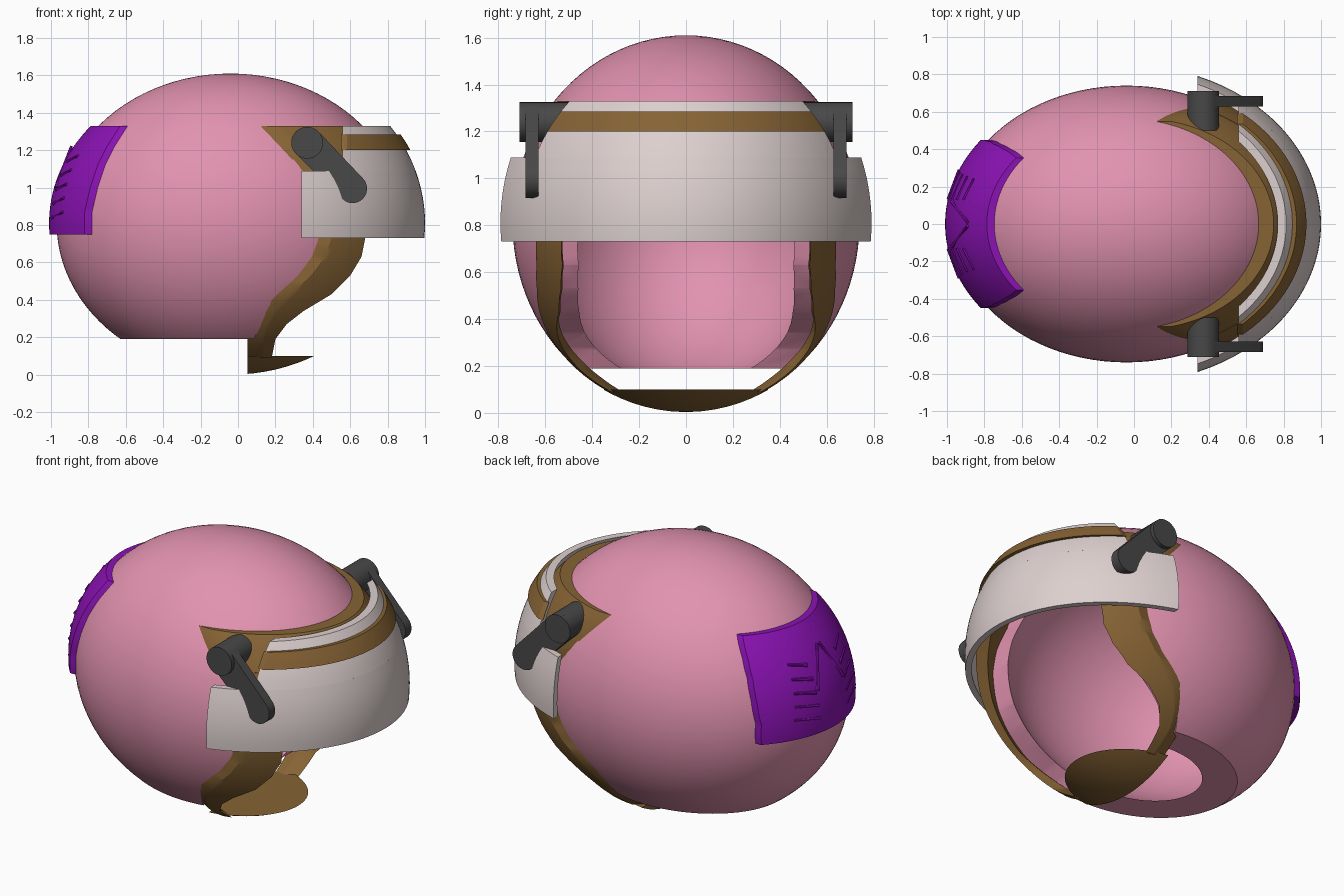
import bpy, bmesh, math
from mathutils import Vector, Matrix

if "Cube" in bpy.data.objects:
    bpy.data.objects.remove(bpy.data.objects["Cube"])

CX, CZ = -0.04, 0.81            # centre of the helmet ellipsoids
BASE = (0.93, 0.74, 0.80)       # shell radii
INNER = (0.82, 0.63, 0.70)
VISOR = (1.04, 0.85, 0.91)
VISOR_IN = (1.005, 0.815, 0.875)


def material(name, col):
    m = bpy.data.materials.new(name)
    m.diffuse_color = (*col, 1)
    m.use_nodes = True
    m.node_tree.nodes["Principled BSDF"].inputs["Base Color"].default_value = m.diffuse_color
    return m


PINK = material("pink", (0.76, 0.29, 0.43))
BROWN = material("brown", (0.24, 0.125, 0.035))
PALE = material("pale_grey", (0.72, 0.63, 0.62))
PURPLE = material("purple", (0.26, 0.006, 0.46))
DARK = material("dark_grey", (0.065, 0.065, 0.065))


def finish(name, bm, mat):
    bmesh.ops.remove_doubles(bm, verts=bm.verts, dist=1e-5)
    bmesh.ops.recalc_face_normals(bm, faces=bm.faces)
    me = bpy.data.meshes.new(name)
    bm.to_mesh(me)
    bm.free()
    ob = bpy.data.objects.new(name, me)
    bpy.context.collection.objects.link(ob)
    if mat:
        me.materials.append(mat)
    smooth(ob)
    return ob


def smooth(ob):
    bpy.ops.object.select_all(action='DESELECT')
    ob.select_set(True)
    bpy.context.view_layer.objects.active = ob
    bpy.ops.object.shade_smooth_by_angle(angle=math.radians(30))


def slab(bm, inner, outer):
    """Closed solid between two point grids of equal size."""
    A = [[bm.verts.new(p) for p in r] for r in inner]
    B = [[bm.verts.new(p) for p in r] for r in outer]
    R, C = len(A), len(A[0])
    for i in range(R - 1):
        for j in range(C - 1):
            for G in (A, B):
                bm.faces.new((G[i][j], G[i + 1][j], G[i + 1][j + 1], G[i][j + 1]))
    for i in range(R - 1):
        for j in (0, C - 1):
            bm.faces.new((A[i][j], A[i + 1][j], B[i + 1][j], B[i][j]))
    for j in range(C - 1):
        for i in (0, R - 1):
            bm.faces.new((A[i][j], A[i][j + 1], B[i][j + 1], B[i][j]))


def densify(rows, n=4):
    out = []
    for a, b in zip(rows, rows[1:]):
        out += [tuple(p + (q - p) * k / n for p, q in zip(a, b)) for k in range(n)]
    return out + [rows[-1]]


def arch(name, r_in, r_out, dx_in, dx_out, rows, mat, side=1, n=56):
    """Curved plate wrapping the front (side 1) or back (-1); rows are (z, edge x)."""
    def grid(rad, dx):
        g = []
        for z, x0 in densify(rows):
            k = math.sqrt(1 - ((z - CZ) / rad[2]) ** 2)
            t0 = math.acos(side * (x0 - CX) / (rad[0] * k))
            ts = [t0 * (2 * j / n - 1) for j in range(n + 1)]
            g.append([(CX + side * rad[0] * k * math.cos(t) + dx,
                       rad[1] * k * math.sin(t), z) for t in ts])
        return g
    bm = bmesh.new()
    slab(bm, grid(r_in, dx_in), grid(r_out, dx_out))
    return finish(name, bm, mat)


def ellipsoid(rad, seg=96, rings=48):
    bm = bmesh.new()
    m = Matrix.Translation((CX, 0, CZ)) @ Matrix.Diagonal((*rad, 1))
    bmesh.ops.create_uvsphere(bm, u_segments=seg, v_segments=rings, radius=1, matrix=m)
    return bm


def prism(bm, pts, y0, y1):
    """Extrude an x-z outline along y."""
    f = bm.faces.new([bm.verts.new((x, y0, z)) for x, z in pts])
    ext = bmesh.ops.extrude_face_region(bm, geom=[f])['geom']
    bmesh.ops.translate(bm, vec=(0, y1 - y0, 0),
                        verts=[v for v in ext if isinstance(v, bmesh.types.BMVert)])


def cut(ob, cutter):
    m = ob.modifiers.new("cut", 'BOOLEAN')
    m.operation, m.solver, m.object = 'DIFFERENCE', 'EXACT', cutter
    bpy.context.view_layer.objects.active = ob
    bpy.ops.object.modifier_apply(modifier=m.name)
    bpy.data.objects.remove(cutter)


# strap outline: z, rear edge x, front edge x (on the shell surface)
STRAP = [(1.15, .29, .64), (1.0, .40, .64), (.86, .44, .63), (.73, .42, .60), (.63, .385, .58),
         (.53, .31, .52), (.43, .20, .42), (.34, .115, .27), (.27, .075, .18),
         (.19, .05, .12), (.09, .05, .10)]

# helmet shell: hollow, open at the bottom and the face
shell = finish("helmet_shell", ellipsoid(BASE), PINK)
cut(shell, finish("cut_inside", ellipsoid(INNER), None))
bm = bmesh.new()
prism(bm, [(-2, -1), (2, -1), (2, .19), (-2, .19)], -2, 2)
cut(shell, finish("cut_bottom", bm, None))
bm = bmesh.new()
prism(bm, [(2, 1.2), (.46, 1.2)] + [((a + b) / 2, z) for z, a, b in STRAP] + [(.07, -.5), (2, -.5)], -2, 2)
cut(shell, finish("cut_face", bm, None))
smooth(shell)

# brown trim: brow band, two side straps, chin cup
arch("brow_trim", BASE, BASE, 0, .08, [(1.15, .29), (1.22, .225), (1.33, .12)], BROWN)
for s, side in ((-1, "right"), (1, "left")):
    inner, outer = [], []
    for z, a, b in densify(STRAP, 3):
        ri, ro = [], []
        for j in range(9):
            x = a + (b - a) * j / 8
            y = BASE[1] * math.sqrt(max(0.02, 1 - ((x - CX) / .93) ** 2 - ((z - CZ) / .81) ** 2))
            k = 0.99 - 0.45 * max(0, .4 - z)
            ri.append((x, s * y * k, z))
            ro.append((x + .08, s * y, z))
        inner.append(ri)
        outer.append(ro)
    bm = bmesh.new()
    slab(bm, inner, outer)
    finish("strap_" + side, bm, BROWN)

bm = ellipsoid((.93, .75, .81))
for co, no in (((0, 0, .1), (0, 0, 1)), ((.05, 0, 0), (-1, 0, 0))):
    res = bmesh.ops.bisect_plane(bm, geom=bm.verts[:] + bm.edges[:] + bm.faces[:],
                                 plane_co=co, plane_no=no, clear_outer=True)
    bmesh.ops.holes_fill(bm, edges=[e for e in bm.edges if e.is_boundary], sides=0)
finish("chin_cup", bm, BROWN)

# visor with stepped rear edge, and the brown strip across it
arch("visor", VISOR_IN, VISOR, 0, 0, [(.73, .34), (.9, .34), (1.09, .34)], PALE)
arch("visor_top", VISOR_IN, VISOR, 0, 0, [(1.09, .56), (1.2, .56), (1.33, .56)], PALE)
arch("visor_strip", VISOR, VISOR, -.01, .022, [(1.2, .56), (1.285, .56)], BROWN)

# rear plate with raised slats
arch("back_plate", BASE, BASE, 0, -.04,
     [(.75, -.78), (.87, -.78), (1.0, -.75), (1.12, -.71), (1.22, -.66), (1.33, -.59)], PURPLE, -1)


def back_point(y, z, lift):
    q = 1 - (y / BASE[1]) ** 2 - ((z - CZ) / BASE[2]) ** 2
    return Vector((CX - BASE[0] * math.sqrt(q) - .04 - lift, y, z))


def slat(bm, p, q, r):
    d = q - p
    m = Matrix.Translation((p + q) / 2) @ d.to_track_quat('Z', 'Y').to_matrix().to_4x4()
    bmesh.ops.create_cone(bm, cap_ends=True, segments=8, radius1=r, radius2=r * .6,
                          depth=d.length, matrix=m)


bm = bmesh.new()
for s in (-1, 1):
    slat(bm, back_point(s * .12, 1.0, 0), back_point(s * .01, 1.22, .012), .013)
    for i in range(5):
        z = .84 + .075 * i
        slat(bm, back_point(s * .13, z, -.004), back_point(s * (.29 - .012 * i), z + .03, .003), .012)
finish("back_slats", bm, PURPLE)

# pivot knobs and arms
px, pz, tx, tz = .37, 1.24, .612, .995
ang = math.atan2(tz - pz, tx - px)
outline = [(px + .085 * math.cos(ang + math.pi / 2 + math.pi * i / 14),
            pz + .085 * math.sin(ang + math.pi / 2 + math.pi * i / 14)) for i in range(15)]
outline += [(tx + .078 * math.cos(ang - math.pi / 2 + math.pi * i / 14),
             tz + .078 * math.sin(ang - math.pi / 2 + math.pi * i / 14)) for i in range(15)]
circle = [(px + .085 * math.cos(math.tau * i / 32), pz + .085 * math.sin(math.tau * i / 32)) for i in range(32)]
for s, side in ((-1, "right"), (1, "left")):
    bm = bmesh.new()
    prism(bm, circle, s * .50, s * .71)
    finish("pivot_knob_" + side, bm, DARK)
    bm = bmesh.new()
    prism(bm, outline, s * .628, s * .685)
    finish("pivot_arm_" + side, bm, DARK)
